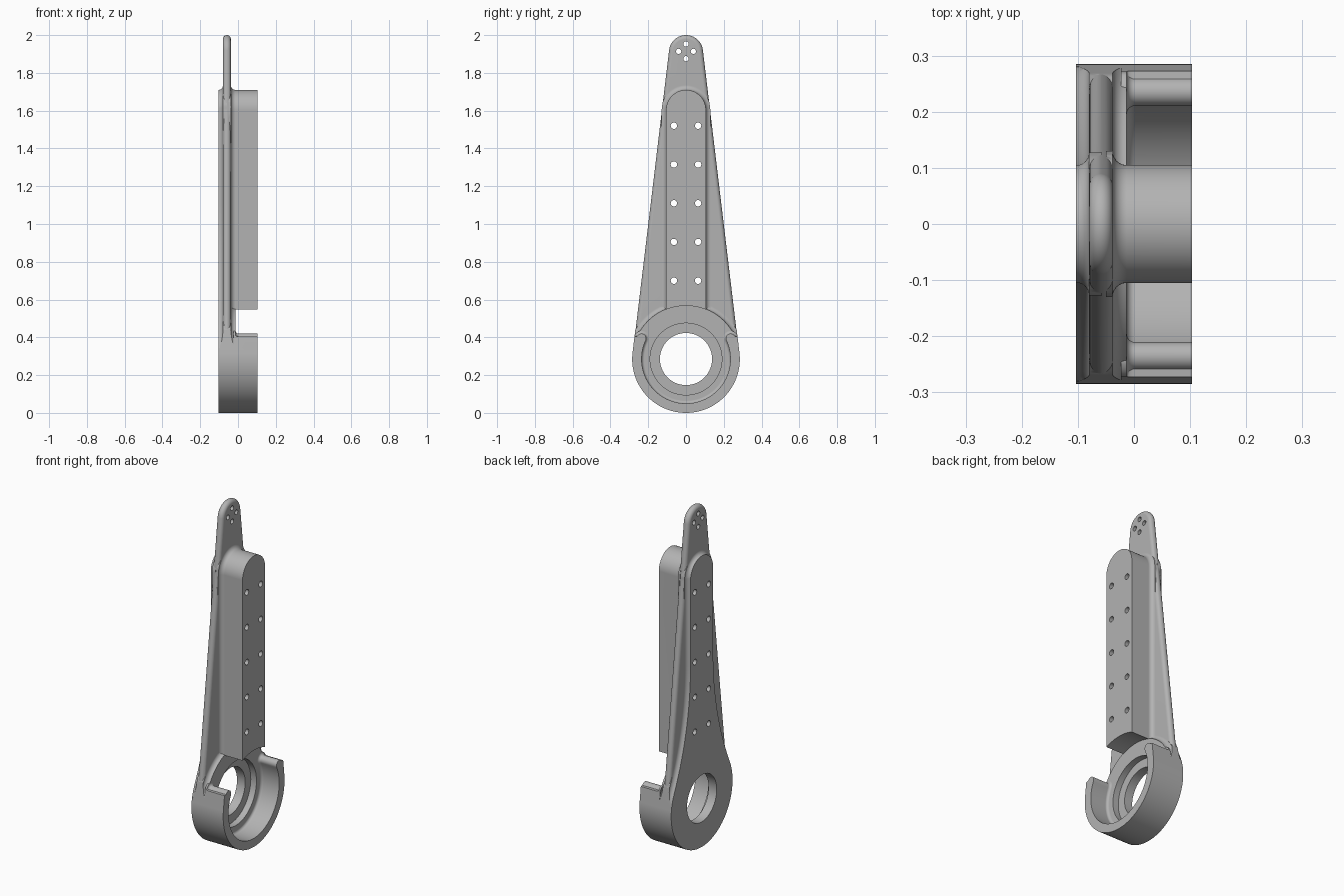
import bpy, bmesh
from math import sin, cos, pi, asin, atan2, sqrt

cube = bpy.data.objects.get("Cube")
if cube:
    bpy.data.objects.remove(cube)

# Main dimensions
HUB_Z, HUB_R = 0.285, 0.285
TIP_Z, TIP_R = 1.91, 0.09
BACK, PLATE_BACK, PLATE_FRONT, FLOOR, FRONT = -0.103, -0.08, -0.038, -0.013, 0.103
MID = (PLATE_BACK + PLATE_FRONT) / 2
HALF, ARCH_Z = 0.105, 1.605

grey = bpy.data.materials.new("light_grey_metal")
grey.use_nodes = True
grey.diffuse_color = (0.45, 0.45, 0.45, 1)
grey.node_tree.nodes["Principled BSDF"].inputs["Base Color"].default_value = (0.45, 0.45, 0.45, 1)


def arc(cy, cz, r, a, b, n):
    return [(cy + r * cos(a + (b - a) * i / n), cz + r * sin(a + (b - a) * i / n)) for i in range(n + 1)]


def finish(name, bm):
    bmesh.ops.recalc_face_normals(bm, faces=bm.faces)
    mesh = bpy.data.meshes.new(name)
    bm.to_mesh(mesh)
    bm.free()
    mesh.materials.append(grey)
    obj = bpy.data.objects.new(name, mesh)
    bpy.context.collection.objects.link(obj)
    return obj


def loft(name, outline, sections):
    """Skin outlines, given as (x, outline offset) sections."""
    bm = bmesh.new()
    rings = [[bm.verts.new((x, y, z)) for y, z in outline(o)] for x, o in sections]
    n = len(rings[0])
    for a, b in zip(rings, rings[1:]):
        for i in range(n):
            bm.faces.new((a[i], a[(i + 1) % n], b[(i + 1) % n], b[i]))
    bm.faces.new(rings[0])
    bm.faces.new(rings[-1])
    return finish(name, bm)


def filleted(name, outline, start, base, end, r):
    """Extrude from start to end with a concave fillet rising from base."""
    way = 1 if end > base else -1
    sections = [(start, r)]
    for i in range(7):
        t = pi / 2 * i / 6
        sections.append((base + way * r * (1 - cos(t)), r * (1 - sin(t))))
    if abs(end - sections[-1][0]) > 0.001:
        sections.append((end, 0))
    return loft(name, outline, sections)


def apply_modifiers(obj):
    deps = bpy.context.evaluated_depsgraph_get()
    mesh = bpy.data.meshes.new_from_object(obj.evaluated_get(deps))
    obj.modifiers.clear()
    obj.data = mesh


def boolean(obj, tool, operation):
    mod = obj.modifiers.new(operation, "BOOLEAN")
    mod.operation, mod.solver, mod.object = operation, "EXACT", tool
    apply_modifiers(obj)
    bpy.data.objects.remove(tool)


# Outlines in the y-z plane
def teardrop(hub_r, tip_r):
    a = asin((hub_r - tip_r) / (TIP_Z - HUB_Z))
    return arc(0, TIP_Z, tip_r, a, pi - a, 32) + arc(0, HUB_Z, hub_r, pi - a, 2 * pi + a, 80)


def hub_outline(o):
    # Oversized below the middle, where the silhouette trims it
    a = 0.2
    return arc(0, HUB_Z, HUB_R + o, a, pi - a, 60) + arc(0, HUB_Z, 0.34, pi - a / 2, 2 * pi + a / 2, 30)


def block_outline(o):
    w, r = HALF + o, HUB_R - 0.003
    a = asin(w / r)
    return arc(0, ARCH_Z, w, 0, pi, 36) + arc(0, HUB_Z, r, pi / 2 + a, pi / 2 - a, 14)


def back_outline(o):
    # Arched rib flaring tangentially into the hub
    rise = 1.1 - HUB_Z
    big = (rise ** 2 + HALF ** 2 - HUB_R ** 2) / (2 * (HUB_R - HALF))
    a = atan2(rise, HALF + big)
    flare = arc(HALF + big, HUB_Z + rise, big - o, pi + a, pi, 20)
    right = arc(0, HUB_Z, HUB_R + o, 0.2, a, 4)[:-1] + flare
    left = [(-y, z) for y, z in reversed(right)]
    return right + arc(0, ARCH_Z, HALF + o, 0, pi, 36)[1:-1] + left + \
        arc(0, HUB_Z, 0.34, pi - 0.1, 2 * pi + 0.1, 30)


def rim_outline(o):
    # Open collar with rounded ends, oversized outside and trimmed later
    r, t = 0.26, 0.025
    a = asin(0.11 / r)
    y, z = r * cos(a), HUB_Z + r * sin(a)
    outer = arc(0, HUB_Z, 0.32, pi - a + 0.06, 2 * pi + a - 0.06, 60)
    right = arc(y, z, t + o, a, a + pi, 12)
    inner = arc(0, HUB_Z, r - t - o, a, -pi - a, 70)[1:-1]
    left = arc(-y, z, t + o, -a, pi - a, 12)
    return outer + right + inner + left


# Tapered plate with fully rounded edges
plate_r = (PLATE_FRONT - PLATE_BACK) / 2
sections = [(MID - plate_r * cos(pi * i / 12), plate_r * (1 - sin(pi * i / 12))) for i in range(13)]
arm = loft("arm_body", lambda o: teardrop(0.2835 - o, TIP_R - o), sections)

# Hub, ribs and collar, trimmed to the arm silhouette
fillet = FLOOR - PLATE_FRONT
raised = filleted("hub", hub_outline, MID - 0.004, PLATE_FRONT, FLOOR, fillet)
for part in (
    filleted("back_rib", back_outline, MID + 0.002, PLATE_BACK, BACK, PLATE_BACK - BACK),
    filleted("front_block", block_outline, PLATE_FRONT - 0.012, PLATE_FRONT, FRONT, fillet),
    filleted("collar", rim_outline, FLOOR - 0.01, FLOOR, FRONT, 0.015),
):
    boolean(raised, part, "UNION")
trim = loft("trim", lambda o: teardrop(HUB_R, TIP_R + 0.0015), [(-0.3, 0), (0.3, 0)])
boolean(raised, trim, "INTERSECT")
boolean(arm, raised, "UNION")


def drill(y, z, r, x0=-0.3, x1=0.3, n=24):
    tool = loft("drill", lambda o: arc(y, z, r, 0, 2 * pi, n)[:-1], [(x0, 0), (x1, 0)])
    boolean(arm, tool, "DIFFERENCE")


# Stepped bearing bore
drill(0, HUB_Z, 0.19, -0.05, 0.3, 72)
drill(0, HUB_Z, 0.138, n=64)

# Two rows of bolt holes and four tip holes
for i in range(5):
    for side in (-1, 1):
        drill(side * 0.064, 0.7 + 0.205 * i, 0.017)
for i in range(4):
    drill(0.039 * cos(i * pi / 2), 1.914 + 0.039 * sin(i * pi / 2), 0.014)

# Smooth shading with crisp machined edges
bpy.ops.object.select_all(action="DESELECT")
arm.select_set(True)
bpy.context.view_layer.objects.active = arm
bpy.ops.object.shade_smooth_by_angle(angle=pi / 6)
normals = arm.modifiers.new("even_normals", "WEIGHTED_NORMAL")
normals.keep_sharp = True
